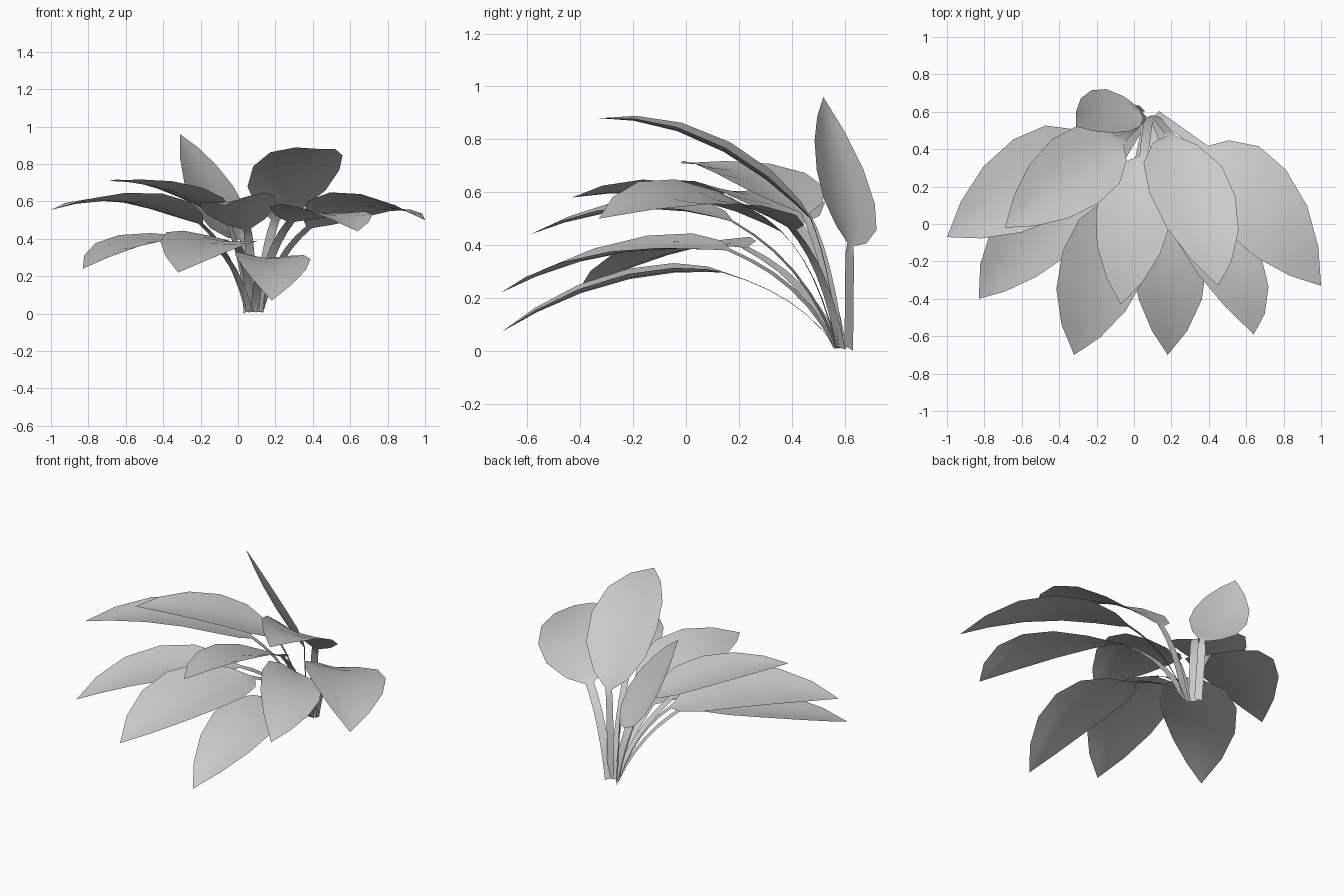
import bpy
from mathutils import Vector

cube = bpy.data.objects.get("Cube")
if cube:
    bpy.data.objects.remove(cube)

# Single leaf material
mat = bpy.data.materials.new("leaf_grey")
mat.use_nodes = True
grey = (0.6, 0.6, 0.6, 1.0)
mat.diffuse_color = grey
mat.node_tree.nodes["Principled BSDF"].inputs["Base Color"].default_value = grey

CROWN = Vector((0.085, 0.61, 0.01))
STEM_HALF = 0.024
# Blade outline: position along the midrib and share of the full half width
OUTLINE = [(0, 0.1), (0.07, 0.52), (0.22, 0.91), (0.42, 1), (0.64, 0.84), (0.84, 0.47), (1, 0)]
COLUMNS = (-1, -0.5, 0, 0.5, 1)


def bezier(a, b, c, t):
    return a * (1 - t) ** 2 + b * 2 * t * (1 - t) + c * t * t


def slope(a, b, c, t):
    return ((b - a) * (1 - t) + (c - b) * t).normalized()


def build_leaf(name, base, mid, tip, half):
    base, mid, tip, half = map(Vector, (base, mid, tip, half))
    side = half.normalized()
    ctrl = mid * 2 - (base + tip) / 2
    rows = []  # centre, side offset, upward offset of the edges

    # Stem: a flat ribbon arching out of the crown
    away = base - CROWN
    flat = Vector((away.x, away.y, 0))
    root = CROWN + flat.normalized() * 0.04
    bend = root + flat * 0.3 + Vector((0, 0, base.z * 0.7))
    for i in range(6):
        rows.append((bezier(root, bend, base, i / 6), side * STEM_HALF, Vector()))

    # Blade: arched midrib with gently raised edges
    for t, w in OUTLINE:
        normal = slope(base, ctrl, tip, t).cross(side).normalized()
        if normal.z < 0:
            normal.negate()
        rows.append((bezier(base, ctrl, tip, t), half * w, normal * 0.03 * w))

    verts, faces = [], []
    for centre, offset, lift in rows[:-1]:
        verts += [centre + offset * u + lift * abs(u) ** 1.5 for u in COLUMNS]
    n = len(COLUMNS)
    for r in range(len(rows) - 2):
        for c in range(n - 1):
            k = r * n + c
            faces.append((k, k + 1, k + n + 1, k + n))
    # Pointed tip
    last = len(verts) - n
    verts.append(tip)
    faces += [(last + c, last + c + 1, len(verts) - 1) for c in range(n - 1)]

    mesh = bpy.data.meshes.new(name)
    mesh.from_pydata(verts, [], faces)
    mesh.materials.append(mat)
    for p in mesh.polygons:
        p.use_smooth = True
    # Upper side is the outside of the sheet
    if sum(p.normal.z * p.area for p in mesh.polygons) < 0:
        mesh.flip_normals()
    obj = bpy.data.objects.new(name, mesh)
    bpy.context.collection.objects.link(obj)


# Each leaf: blade base, midrib middle, tip, half width vector
build_leaf("right_outer_leaf", (-.2, .42, .48), (-.59, .2, .6), (-1, -.07, .555), (-.12, .21, -.02))
build_leaf("right_upper_leaf", (-.07, .45, .52), (-.37, .24, .66), (-.69, -.02, .71), (-.125, .17, 0))
build_leaf("right_lower_leaf", (-.15, .22, .39), (-.55, -.06, .37), (-.83, -.4, .24), (-.14, .155, .01))
build_leaf("front_right_leaf", (-.01, .16, .38), (-.19, -.28, .365), (-.32, -.7, .22), (-.22, .07, .03))
build_leaf("front_low_leaf", (.14, .14, .295), (.19, -.28, .255), (.18, -.7, .07), (-.2, 0, .01))
build_leaf("front_left_leaf", (.28, .17, .49), (.48, -.19, .535), (.64, -.59, .44), (-.225, .04, .02))
build_leaf("left_outer_leaf", (.38, .4, .46), (.7, .06, .575), (1, -.33, .5), (.16, .165, -.05))
build_leaf("left_upper_leaf", (.2, .47, .5), (.33, .08, .785), (.45, -.33, .88), (-.23, .01, .01))
build_leaf("front_middle_leaf", (.05, .36, .45), (-.01, -.03, .585), (-.07, -.43, .58), (-.2, .03, -.03))
build_leaf("back_upright_leaf", (.02, .62, .4), (-.17, .575, .65), (-.31, .52, .96), (-.1, .11, -.065))
